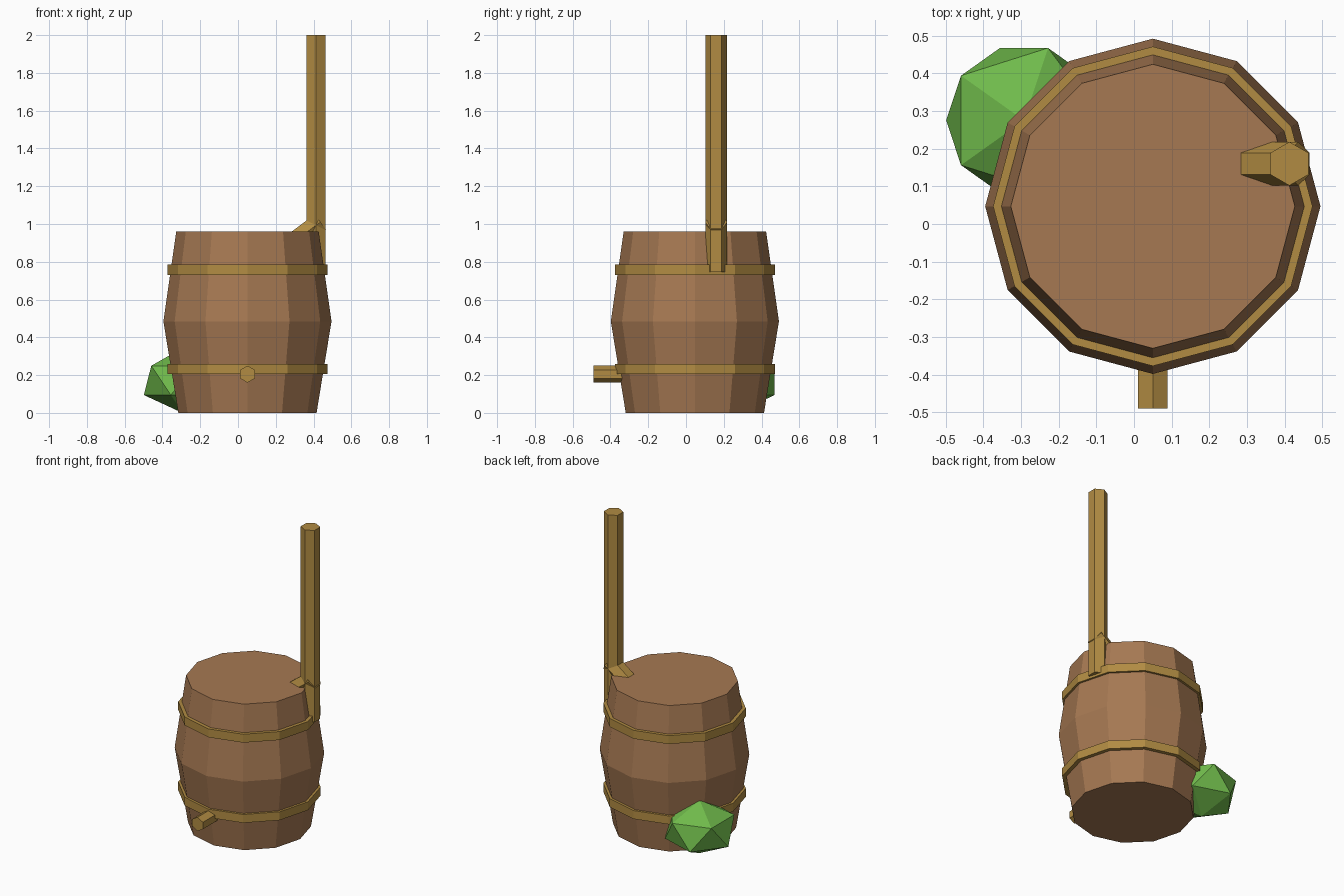
import bpy, bmesh, math
from mathutils import Vector

if "Cube" in bpy.data.objects:
    bpy.data.objects.remove(bpy.data.objects["Cube"])


def material(name, rgb):
    m = bpy.data.materials.new(name)
    m.diffuse_color = (*rgb, 1)
    m.use_nodes = True
    m.node_tree.nodes["Principled BSDF"].inputs["Base Color"].default_value = m.diffuse_color
    return m


wood = material("brown_wood", (0.38, 0.19, 0.085))
gold = material("tan_trim", (0.44, 0.26, 0.055))
leaf = material("leaf_green", (0.16, 0.49, 0.07))

CX, CY = 0.05, 0.047  # barrel axis
SIDES = 12


def lathe(name, profile, mat, closed):
    """Spin (radius, z) points round the barrel axis; either cap the ends or close the loop."""
    bm = bmesh.new()
    rings = []
    for r, z in profile:
        angles = [2 * math.pi * i / SIDES for i in range(SIDES)]
        rings.append([bm.verts.new((CX + r * math.cos(a), CY + r * math.sin(a), z)) for a in angles])
    pairs = list(zip(rings, rings[1:]))
    if closed:
        pairs.append((rings[-1], rings[0]))
    for lo, hi in pairs:
        for i in range(SIDES):
            j = (i + 1) % SIDES
            bm.faces.new((lo[i], lo[j], hi[j], hi[i]))
    if not closed:
        bm.faces.new(rings[0][::-1])
        bm.faces.new(rings[-1])
    bmesh.ops.recalc_face_normals(bm, faces=bm.faces)
    mesh = bpy.data.meshes.new(name)
    bm.to_mesh(mesh)
    bm.free()
    ob = bpy.data.objects.new(name, mesh)
    bpy.context.collection.objects.link(ob)
    mesh.materials.append(mat)
    return ob


def hex_rod(name, start, end, radius, rotation=(0, 0, 0)):
    """Six-sided rod between two points, its local z turned along the rod."""
    a, b = Vector(start), Vector(end)
    bpy.ops.mesh.primitive_cylinder_add(vertices=6, radius=radius, depth=(b - a).length,
                                        location=(a + b) / 2, rotation=rotation)
    ob = bpy.context.object
    ob.name = name
    ob.data.materials.append(gold)
    return ob


# barrel body
lathe("barrel", [(0.366, 0), (0.445, 0.485), (0.377, 0.96)], wood, False)

# hoops
for name, z in (("lower_hoop", 0.205), ("upper_hoop", 0.73)):
    lathe(name, [(0.39, z), (0.424, z), (0.424, z + 0.055), (0.39, z + 0.055)], gold, True)

# downpipe and its slanted elbow into the lid
PX, PY = 0.4125, 0.16
hex_rod("downpipe", (PX, PY, 0.745), (PX, PY, 2.0), 0.058)
slope = Vector((0.8, 0, 0.6))
tip = Vector((0.436, PY, 1.011))
hex_rod("pipe_elbow", tip - slope * 0.2, tip, 0.058, (0, math.atan2(slope.x, slope.z), 0))

# tap at the front
hex_rod("tap", (CX, -0.30, 0.205), (CX, -0.49, 0.205), 0.045, (math.radians(90), 0, 0))

# bush behind the barrel
bpy.ops.mesh.primitive_ico_sphere_add(subdivisions=1, radius=1, location=(-0.292, 0.275, 0.172))
bush = bpy.context.object
bush.name = "bush"
bush.scale = (0.231, 0.226, 0.173)
bush.data.materials.append(leaf)
